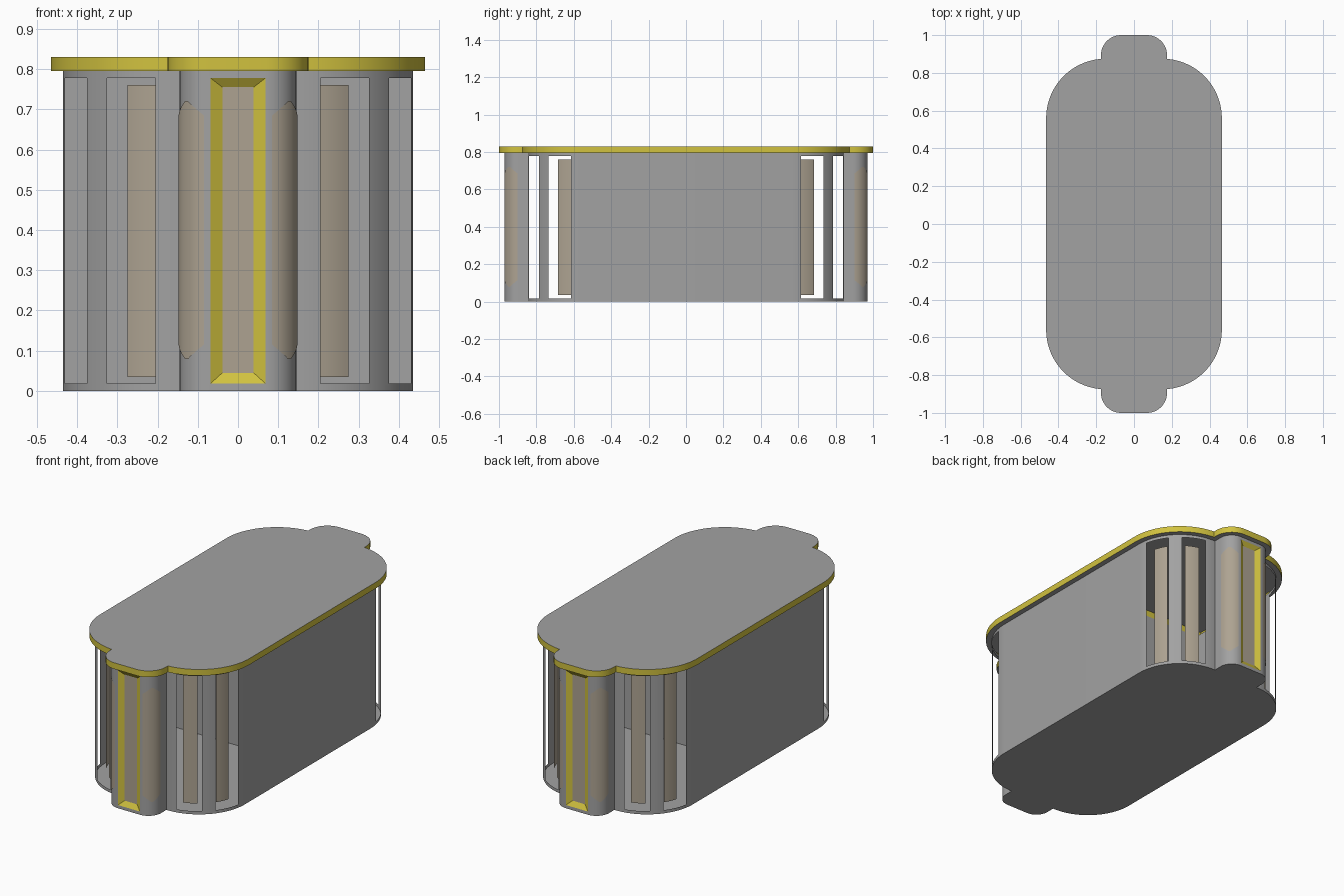
import bpy, bmesh, math

if "Cube" in bpy.data.objects:
    bpy.data.objects.remove(bpy.data.objects["Cube"])


def mat(name, rgb):
    m = bpy.data.materials.new(name)
    m.diffuse_color = (*rgb, 1)
    m.use_nodes = True
    m.node_tree.nodes["Principled BSDF"].inputs["Base Color"].default_value = m.diffuse_color
    return m


GREY = mat("grey", (0.36, 0.36, 0.36))
YELLOW = mat("yellow", (0.64, 0.54, 0.05))
TAN = mat("tan", (0.42, 0.365, 0.285))

CX, CY, R = 0.15, -0.56, 0.285          # large corner arc
NX, NY, NR = 0.0685, -0.8935, 0.0765    # small arc of the end bay
Z_WIN0, Z_WIN1, Z_WALL, Z_TOP = 0.018, 0.778, 0.795, 0.83


def arc(cx, cy, r, a0, a1, n):
    """Points on an arc; angle 0 points to -y, 90 to +x (degrees)."""
    out = []
    for i in range(n + 1):
        a = math.radians(a0 + (a1 - a0) * i / n)
        out.append((cx + r * math.sin(a), cy - r * math.cos(a)))
    return out


def outline(off=0.0):
    """Half plan, from +x side round the front to -x side, plus window columns."""
    pts, win = [(CX + R + off, 0)], set()
    r = R + off
    start = math.degrees(math.asin((NX + NR + off - CX) / r))
    stops = [90, 78.9, 52.1, 37.9, 11.1, start]
    steps = [3, 8, 4, 8, 3]
    for k, n in enumerate(steps):
        seg = arc(CX, CY, r, stops[k], stops[k + 1], n)
        if k == 0:
            pts.append(seg[0])
        if k in (1, 3):
            win |= set(range(len(pts) - 1, len(pts) - 1 + n))
        pts += seg[1:]
    pts += arc(NX, NY, NR + off, 90, 0, 12)
    n = len(pts)
    win |= {2 * n - 2 - i for i in win}
    win.add(n - 1)                       # opening in the flat end
    return pts + [(-x, y) for x, y in reversed(pts)], win


def finish(bm, name, mats, flip=True):
    """Make an object and mirror it to the back half."""
    if flip:
        bmesh.ops.recalc_face_normals(bm, faces=bm.faces)
    me = bpy.data.meshes.new(name)
    bm.to_mesh(me)
    bm.free()
    for m in mats:
        me.materials.append(m)
    ob = bpy.data.objects.new(name, me)
    bpy.context.collection.objects.link(ob)
    bpy.ops.object.select_all(action='DESELECT')
    ob.select_set(True)
    bpy.context.view_layer.objects.active = ob
    bpy.ops.object.shade_smooth_by_angle(angle=math.radians(30))
    md = ob.modifiers.new("mirror", 'MIRROR')
    md.use_axis = (False, True, False)
    md.use_mirror_merge = False
    return ob


def loop(bm, pts, z):
    return [bm.verts.new((x, y, z)) for x, y in pts]


# walls with window openings, floor and middle partition
pts, win = outline()
bm = bmesh.new()
rows = [loop(bm, pts, z) for z in (0, Z_WIN0, Z_WIN1, Z_WALL)]
for j in range(3):
    a, b = rows[j], rows[j + 1]
    for i in range(len(pts) - 1):
        if not (j == 1 and i in win):
            bm.faces.new((a[i], a[i + 1], b[i + 1], b[i]))
    bm.faces.new((a[-1], a[0], b[0], b[-1]))
bm.faces.new(rows[0])
finish(bm, "body_walls", [GREY])

# roof: grey eave and top, yellow rim
bm = bmesh.new()
rim = outline(0.03)[0]
rows = [loop(bm, pts, Z_WALL), loop(bm, rim, Z_WALL), loop(bm, rim, Z_TOP)]
n = len(rim)
for i in range(n - 1):
    bm.faces.new([rows[0][i], rows[0][i + 1], rows[1][i + 1], rows[1][i]])
for i in range(n):
    k = (i + 1) % n
    bm.faces.new([rows[1][i], rows[1][k], rows[2][k], rows[2][i]]).material_index = 1
bm.faces.new(rows[2])
finish(bm, "roof", [GREY, YELLOW])


def strip(bm, points, lows, highs):
    """Upright curved sheet between two height lists."""
    lo = [bm.verts.new((x, y, z)) for (x, y), z in zip(points, lows)]
    hi = [bm.verts.new((x, y, z)) for (x, y), z in zip(points, highs)]
    for i in range(len(points) - 1):
        f = bm.faces.new((lo[i], lo[i + 1], hi[i + 1], hi[i]))
        f.normal_update()


# tan panels standing behind the corner windows
bm = bmesh.new()
for s in (1, -1):
    for a0, a1 in ((14, 33), (57, 76)):
        p = arc(CX, CY, 0.23, a0, a1, 6)
        p = [(s * x, y) for x, y in p]
        if s < 0:
            p.reverse()
        strip(bm, p, [0.035] * 7, [0.76] * 7)
finish(bm, "inner_panels", [TAN], False)

# tan panels on the rounded edges of the end bay, with tapered ends
bm = bmesh.new()
inset = [0.04 * abs(i - 4.5) / 4.5 for i in range(10)]
for s in (1, -1):
    p = [(s * x, y) for x, y in arc(NX, NY, NR + 0.003, 12, 85, 9)]
    if s < 0:
        p.reverse()
    strip(bm, p, [0.075 + d for d in inset], [0.725 - d for d in inset])
finish(bm, "bay_edge_panels", [TAN], False)

# sloping yellow frame and recessed tan panel in the flat end
front, back = NY - NR, NY - NR + 0.016


def rect(bm, w, y, z0, z1):
    return [bm.verts.new(c) for c in ((-w, y, z0), (w, y, z0), (w, y, z1), (-w, y, z1))]


bm = bmesh.new()
outer = rect(bm, NX, front, Z_WIN0, Z_WIN1)
inner = rect(bm, 0.039, back, 0.045, 0.755)
for i in range(4):
    k = (i + 1) % 4
    bm.faces.new((outer[i], outer[k], inner[k], inner[i]))
finish(bm, "end_frame", [YELLOW], False)

bm = bmesh.new()
bm.faces.new(rect(bm, 0.039, back, 0.045, 0.755))
finish(bm, "end_panel", [TAN], False)
